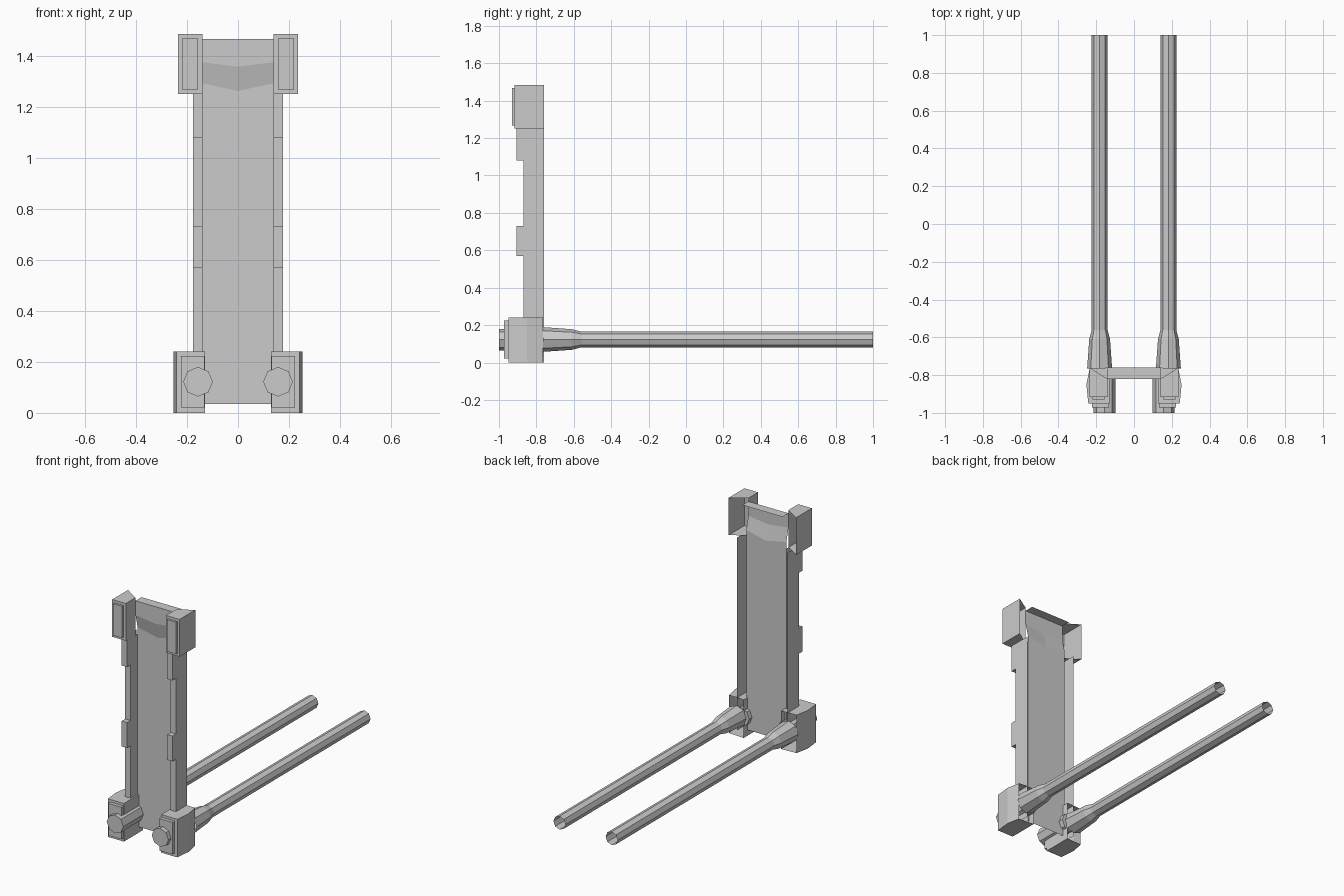
import bpy
import bmesh
from math import cos, sin, pi

if "Cube" in bpy.data.objects:
    bpy.data.objects.remove(bpy.data.objects["Cube"])

grey = bpy.data.materials.new("plain_grey")
grey.use_nodes = True
COLOUR = (0.6, 0.6, 0.6, 1)
grey.diffuse_color = COLOUR
grey.node_tree.nodes["Principled BSDF"].inputs["Base Color"].default_value = COLOUR

BACK = -0.76    # open back of the column
WEB = -0.80     # thin panel between the rails
HEAD = -0.82    # header band above the panel


def finish(name, bm, mirror=True):
    mesh = bpy.data.meshes.new(name)
    bmesh.ops.recalc_face_normals(bm, faces=bm.faces)
    bm.to_mesh(mesh)
    bm.free()
    mesh.materials.append(grey)
    obj = bpy.data.objects.new(name, mesh)
    bpy.context.scene.collection.objects.link(obj)
    if mirror:
        obj.modifiers.new("mirror", 'MIRROR').use_mirror_merge = False
    return obj


def folded_sheet(name, plan, z0, z1, caps=True):
    """Open plan outline (x, y) raised from z0 to z1, with no back face."""
    bm = bmesh.new()
    low = [bm.verts.new((x, y, z0)) for x, y in plan]
    high = [bm.verts.new((x, y, z1)) for x, y in plan]
    for i in range(len(plan) - 1):
        bm.faces.new((low[i], low[i + 1], high[i + 1], high[i]))
    if caps:
        bm.faces.new(low)
        bm.faces.new(high)
    return finish(name, bm)


def channel(x0, x1, front, back_in, back_out):
    return [(x0, back_in), (x0, front), (x1, front), (x1, back_out)]


def lathe_y(name, x, z, rings, cap_first=False, cap_last=False):
    """Eight-sided tube along y through (y, radius) rings."""
    bm = bmesh.new()
    loops = [[bm.verts.new((x + r * cos(k * pi / 4), y, z + r * sin(k * pi / 4)))
              for k in range(8)] for y, r in rings]
    for a, b in zip(loops, loops[1:]):
        for k in range(8):
            n = (k + 1) % 8
            bm.faces.new((a[k], a[n], b[n], b[k]))
    if cap_first:
        bm.faces.new(loops[0])
    if cap_last:
        bm.faces.new(loops[-1])
    return finish(name, bm)


# Column rails with raised pads
folded_sheet("rail", channel(0.14, 0.177, -0.87, WEB, BACK), 0.035, 1.25, caps=False)
for name, z0, z1 in (("lower_pad", 0.57, 0.73), ("upper_pad", 1.08, 1.25)):
    folded_sheet(name, channel(0.14, 0.177, -0.905, -0.87, -0.87), z0, z1)

# Top corner blocks with front plates
folded_sheet("top_block", channel(0.14, 0.235, -0.917, HEAD, BACK), 1.25, 1.485)
folded_sheet("top_block_plate", channel(0.157, 0.22, -0.93, -0.917, -0.917), 1.268, 1.468)

# Bottom corner blocks with bulged outer sides and front plates
folded_sheet("bottom_block", [(0.13, BACK), (0.13, -0.95), (0.242, -0.95),
                              (0.252, -0.85), (0.235, -0.765)], 0, 0.24)
folded_sheet("bottom_block_plate", channel(0.132, 0.223, -0.972, -0.95, -0.95), 0.022, 0.224)

# Bolts through the bottom blocks
lathe_y("bolt", 0.157, 0.122, [(-1, 0.058), (-0.77, 0.058)], True, True)

# Long open tubes with flared collars
lathe_y("tube", 0.182, 0.123,
        [(-0.765, 0.066), (-0.61, 0.055), (-0.56, 0.042), (1, 0.042)])

# Centre panel with a chevron step up to the header and its top lip
bm = bmesh.new()
rows = [(BACK, 1.465, 1.465), (HEAD, 1.465, 1.465), (HEAD, 1.375, 1.357),
        (WEB, 1.292, 1.262), (WEB, 0.035, 0.035)]
grid = [[bm.verts.new((x, y, mid if x == 0 else side)) for x in (-0.14, 0, 0.14)]
        for y, side, mid in rows]
for a, b in zip(grid, grid[1:]):
    for k in range(2):
        bm.faces.new((a[k], a[k + 1], b[k + 1], b[k]))
bmesh.ops.dissolve_limit(bm, angle_limit=0.01, verts=bm.verts, edges=bm.edges)
finish("centre_panel", bm, mirror=False)
